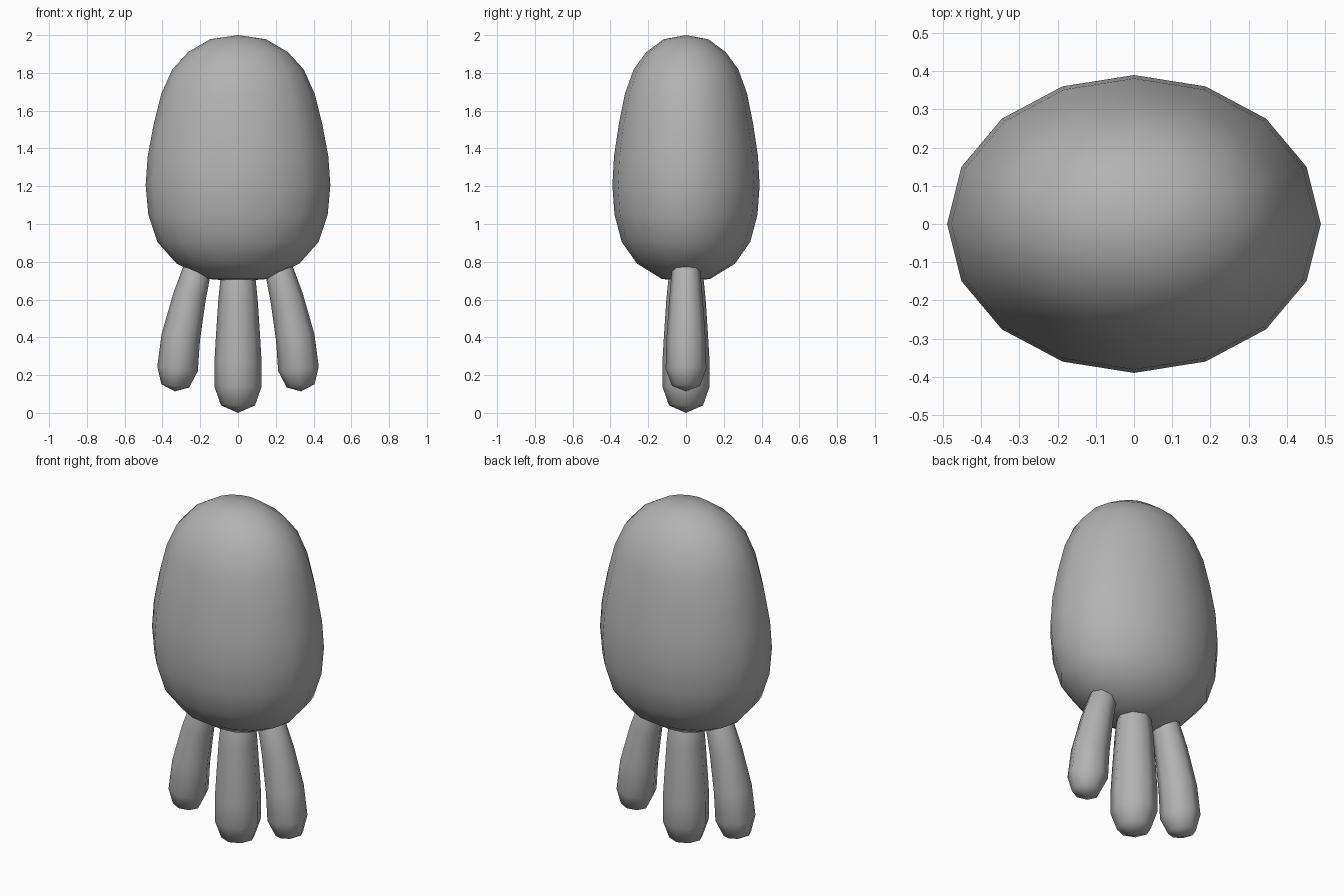
import bpy, bmesh
from math import sin, cos, pi
from mathutils import Vector

if "Cube" in bpy.data.objects:
    bpy.data.objects.remove(bpy.data.objects["Cube"])

# Mid-dark grey shared by all parts
grey = bpy.data.materials.new("grey")
grey.diffuse_color = (.45, .45, .45, 1)
grey.use_nodes = True
grey.node_tree.nodes["Principled BSDF"].inputs["Base Color"].default_value = grey.diffuse_color


def loft(name, start, rings, end, sides):
    """Skin elliptical rings (x, z, radius x, radius y) along a path, closed by two poles (x, z)."""
    bm = bmesh.new()
    loops = []
    for i, (x, z, rx, ry) in enumerate(rings):
        before = rings[i - 1][:2] if i else start
        after = rings[i + 1][:2] if i < len(rings) - 1 else end
        along = Vector((after[0] - before[0], 0, after[1] - before[1])).normalized()
        across = Vector((-along.z, 0, along.x))
        loops.append([bm.verts.new(Vector((x, 0, z)) + across * rx * cos(2 * pi * k / sides)
                      + Vector((0, ry * sin(2 * pi * k / sides), 0))) for k in range(sides)])
    top = bm.verts.new((start[0], 0, start[1]))
    tip = bm.verts.new((end[0], 0, end[1]))
    for k in range(sides):
        n = (k + 1) % sides
        bm.faces.new((top, loops[0][k], loops[0][n]))
        bm.faces.new((tip, loops[-1][n], loops[-1][k]))
        for a, b in zip(loops, loops[1:]):
            bm.faces.new((a[k], b[k], b[n], a[n]))
    bmesh.ops.recalc_face_normals(bm, faces=bm.faces)
    for f in bm.faces:
        f.smooth = True
    mesh = bpy.data.meshes.new(name)
    bm.to_mesh(mesh)
    bm.free()
    mesh.materials.append(grey)
    obj = bpy.data.objects.new(name, mesh)
    bpy.context.collection.objects.link(obj)
    return obj


# Egg-shaped body, flattened front to back
profile = [(.148, 1.978), (.264, 1.91), (.348, 1.818), (.406, 1.69), (.446, 1.53), (.478, 1.36),
           (.489, 1.205), (.475, 1.05), (.427, .905), (.325, .79), (.16, .709)]
loft("body", (0, 2), [(0, z, r, r * .797) for r, z in profile], (0, .697), 16)

# Straight middle leg
loft("middle_leg", (0, .84), [(0, z, r, r) for z, r in
     [(.81, .06), (.74, .09), (.60, .104), (.42, .116), (.27, .125), (.14, .125), (.04, .09)]], (0, 0), 8)

# Curved side legs, mirrored
side_rings = [(.195, .83, .05), (.213, .77, .074), (.258, .61, .088), (.303, .40, .103),
              (.32, .233, .108), (.332, .143, .074)]
for name, s in (("left_leg", -1), ("right_leg", 1)):
    loft(name, (s * .185, .855), [(s * x, z, r, r) for x, z, r in side_rings], (s * .334, .114), 8)
